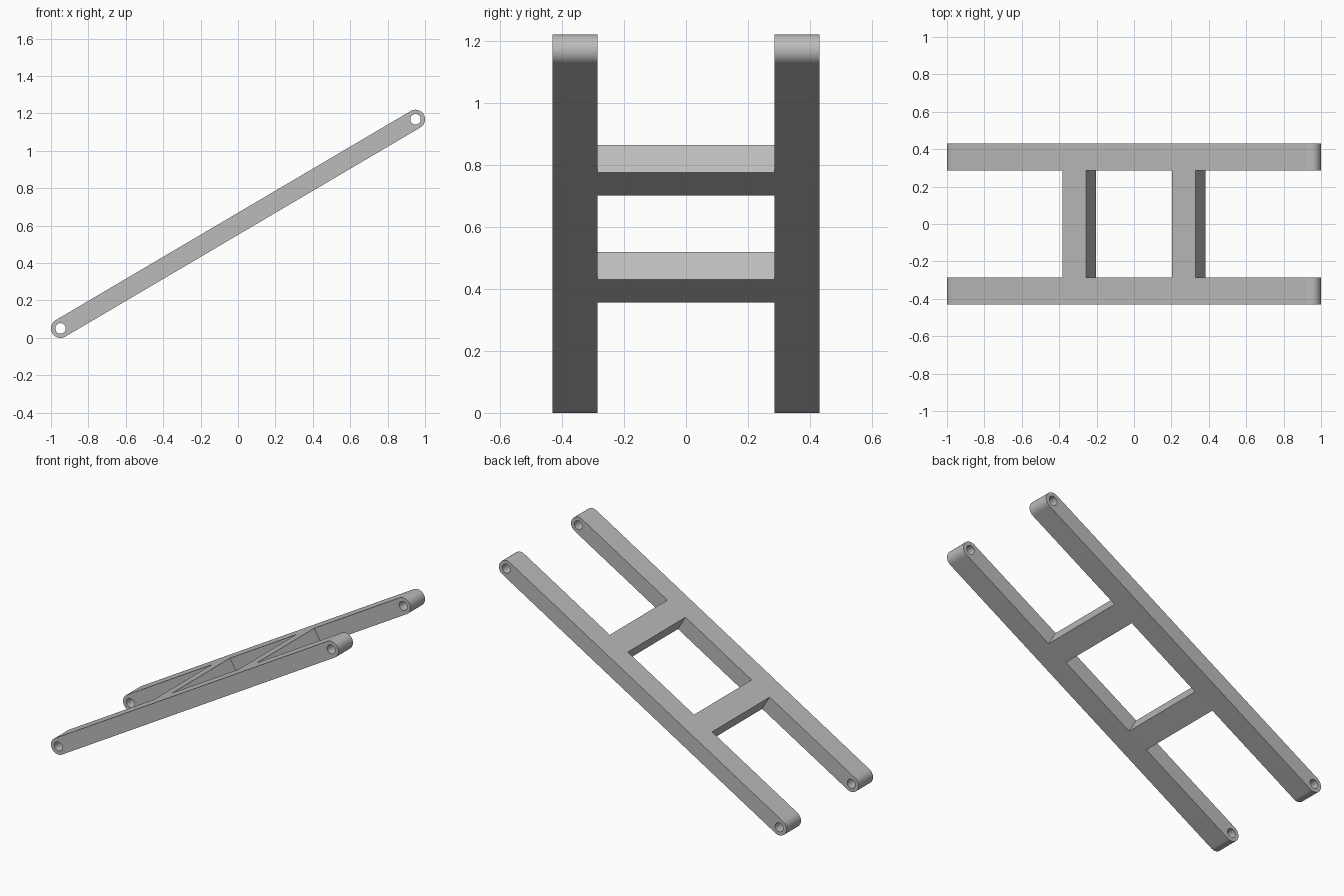
import bpy
import bmesh
from math import pi, cos, sin, atan2, hypot
from mathutils import Matrix

cube = bpy.data.objects.get("Cube")
if cube:
    bpy.data.objects.remove(cube, do_unlink=True)

# Main dimensions
R = 0.051                       # rail end radius, half the thickness
HOLE = 0.028                    # pin hole radius
RUN, RISE = 2 - 2 * R, 1.22 - 2 * R
HALF = hypot(RUN, RISE) / 2     # half the distance between the pin holes
INNER, OUTER = 0.286, 0.43      # rail faces along y
RUNG_POS, RUNG_WIDTH = 0.34, 0.146
TILT = Matrix.Translation((0, 0, 0.61)) @ Matrix.Rotation(-atan2(RISE, RUN), 4, 'Y')

grey = bpy.data.materials.new("plain grey")
grey.use_nodes = True
colour = (0.5, 0.5, 0.5, 1)
grey.diffuse_color = colour
grey.node_tree.nodes["Principled BSDF"].inputs["Base Color"].default_value = colour


def arc(cx, radius, start, sweep, steps):
    return [(cx + radius * cos(start + sweep * i / steps),
             radius * sin(start + sweep * i / steps)) for i in range(steps + 1)]


def add_outline(curve, points):
    spline = curve.splines.new('POLY')
    spline.points.add(len(points) - 1)
    for p, (x, y) in zip(spline.points, points):
        p.co = (x, y, 0, 1)
    spline.use_cyclic_u = True


def rail(name, y):
    # Rounded bar profile with a pin hole at each end, extruded sideways
    curve = bpy.data.curves.new(name, 'CURVE')
    curve.dimensions = '2D'
    curve.fill_mode = 'BOTH'
    curve.extrude = (OUTER - INNER) / 2
    add_outline(curve, arc(HALF, R, -pi / 2, pi, 24) + arc(-HALF, R, pi / 2, pi, 24))
    for cx in (-HALF, HALF):
        add_outline(curve, arc(cx, HOLE, 0, 2 * pi, 32)[:-1])
    obj = bpy.data.objects.new(name, curve)
    bpy.context.collection.objects.link(obj)
    obj.matrix_world = TILT @ Matrix.Translation((0, y, 0)) @ Matrix.Rotation(pi / 2, 4, 'X')
    bpy.ops.object.select_all(action='DESELECT')
    obj.select_set(True)
    bpy.context.view_layer.objects.active = obj
    bpy.ops.object.convert(target='MESH')
    obj = bpy.context.object
    # Weld the caps to the walls
    bm = bmesh.new()
    bm.from_mesh(obj.data)
    bmesh.ops.remove_doubles(bm, verts=bm.verts, dist=0.0001)
    bmesh.ops.recalc_face_normals(bm, faces=bm.faces)
    bm.to_mesh(obj.data)
    bm.free()
    obj.data.materials.clear()
    obj.data.materials.append(grey)
    bpy.ops.object.shade_smooth_by_angle(angle=pi / 6)


def rung(name, along):
    # Flat crosspiece, as thick as the rails, between their inner faces
    mesh = bpy.data.meshes.new(name)
    bm = bmesh.new()
    bmesh.ops.create_cube(bm, size=1, matrix=Matrix.Diagonal((RUNG_WIDTH, 2 * INNER, 2 * R, 1)))
    bm.to_mesh(mesh)
    bm.free()
    mesh.materials.append(grey)
    obj = bpy.data.objects.new(name, mesh)
    bpy.context.collection.objects.link(obj)
    obj.matrix_world = TILT @ Matrix.Translation((along, 0, 0))


rail("front_rail", -(INNER + OUTER) / 2)
rail("back_rail", (INNER + OUTER) / 2)
rung("lower_rung", -RUNG_POS)
rung("upper_rung", RUNG_POS)
